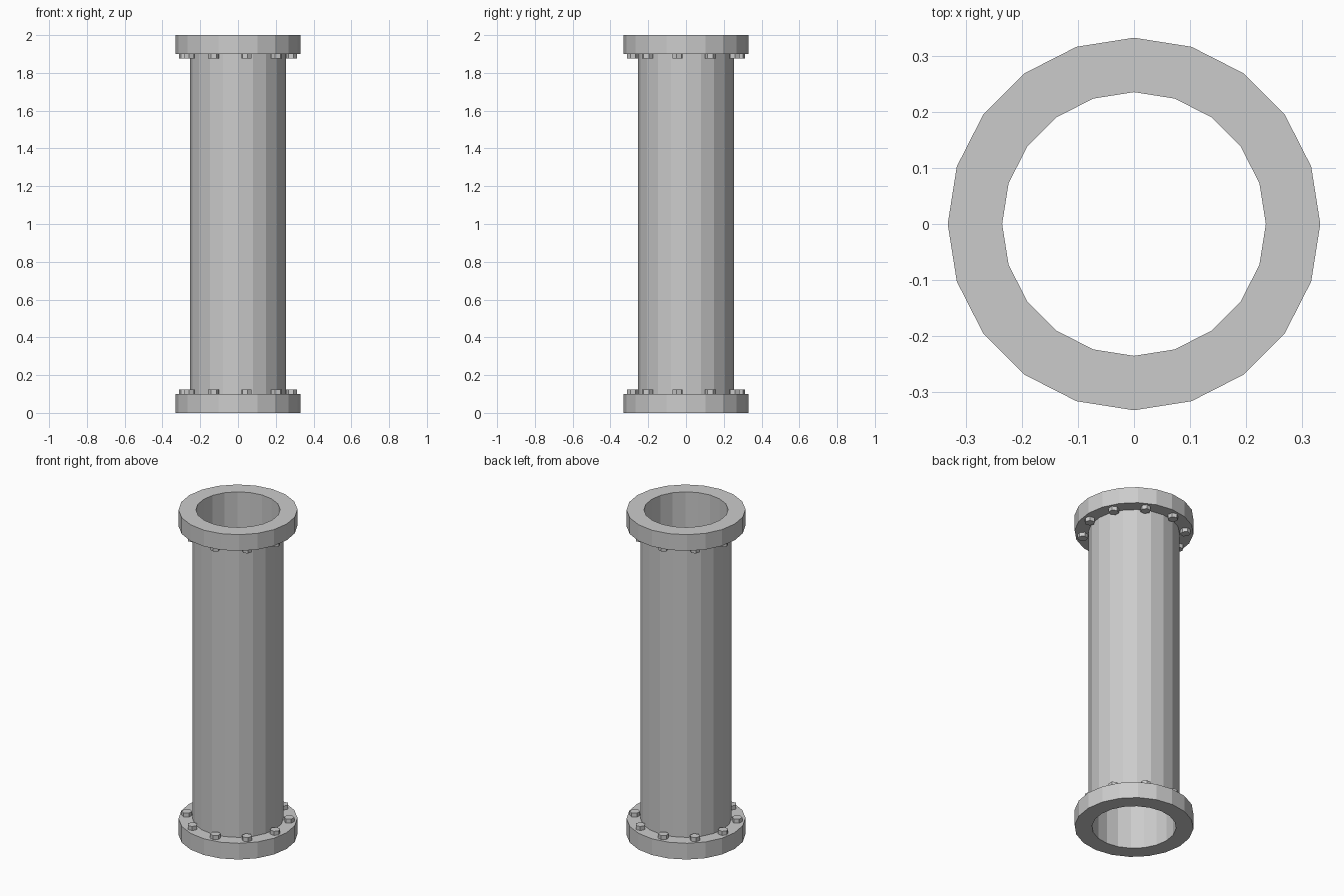
import bpy, bmesh
from math import cos, sin, tau, radians
from mathutils import Matrix

if "Cube" in bpy.data.objects:
    bpy.data.objects.remove(bpy.data.objects["Cube"])

SIDES = 20
R_IN, R_PIPE, R_FLANGE = 0.235, 0.254, 0.332
HEIGHT, FLANGE_H = 2.0, 0.1
BOLTS, BOLT_RING, BOLT_R, BOLT_H = 10, 0.288, 0.029, 0.025


def finish(name, bm):
    bmesh.ops.recalc_face_normals(bm, faces=bm.faces)
    mesh = bpy.data.meshes.new(name)
    bm.to_mesh(mesh)
    bm.free()
    obj = bpy.data.objects.new(name, mesh)
    bpy.context.collection.objects.link(obj)
    return obj


def lathe(name, profile):
    """Revolve a closed (radius, z) profile around z."""
    bm = bmesh.new()
    rings = [[bm.verts.new((r * cos(tau * i / SIDES), r * sin(tau * i / SIDES), z))
              for r, z in profile] for i in range(SIDES)]
    n = len(profile)
    for i in range(SIDES):
        a, b = rings[i], rings[(i + 1) % SIDES]
        for j in range(n):
            k = (j + 1) % n
            bm.faces.new((a[j], b[j], b[k], a[k]))
    return finish(name, bm)


def bolt_ring(name, z):
    """Hex bolt heads centred on alternate flange facets."""
    bm = bmesh.new()
    for i in range(BOLTS):
        matrix = (Matrix.Rotation(tau * i / BOLTS - radians(9), 4, 'Z')
                  @ Matrix.Translation((BOLT_RING, 0, z))
                  @ Matrix.Rotation(radians(30), 4, 'Z'))
        bmesh.ops.create_cone(bm, cap_ends=True, segments=6, radius1=BOLT_R,
                              radius2=BOLT_R, depth=BOLT_H, matrix=matrix)
    return finish(name, bm)


# Hollow pipe with a flange at each end
top = HEIGHT - FLANGE_H
lathe("flanged_pipe", [
    (R_IN, 0), (R_FLANGE, 0), (R_FLANGE, FLANGE_H), (R_PIPE, FLANGE_H),
    (R_PIPE, top), (R_FLANGE, top), (R_FLANGE, HEIGHT), (R_IN, HEIGHT)])

# Bolt heads on the inward side of each flange
bolt_ring("lower_bolts", FLANGE_H + BOLT_H / 2)
bolt_ring("upper_bolts", top - BOLT_H / 2)
